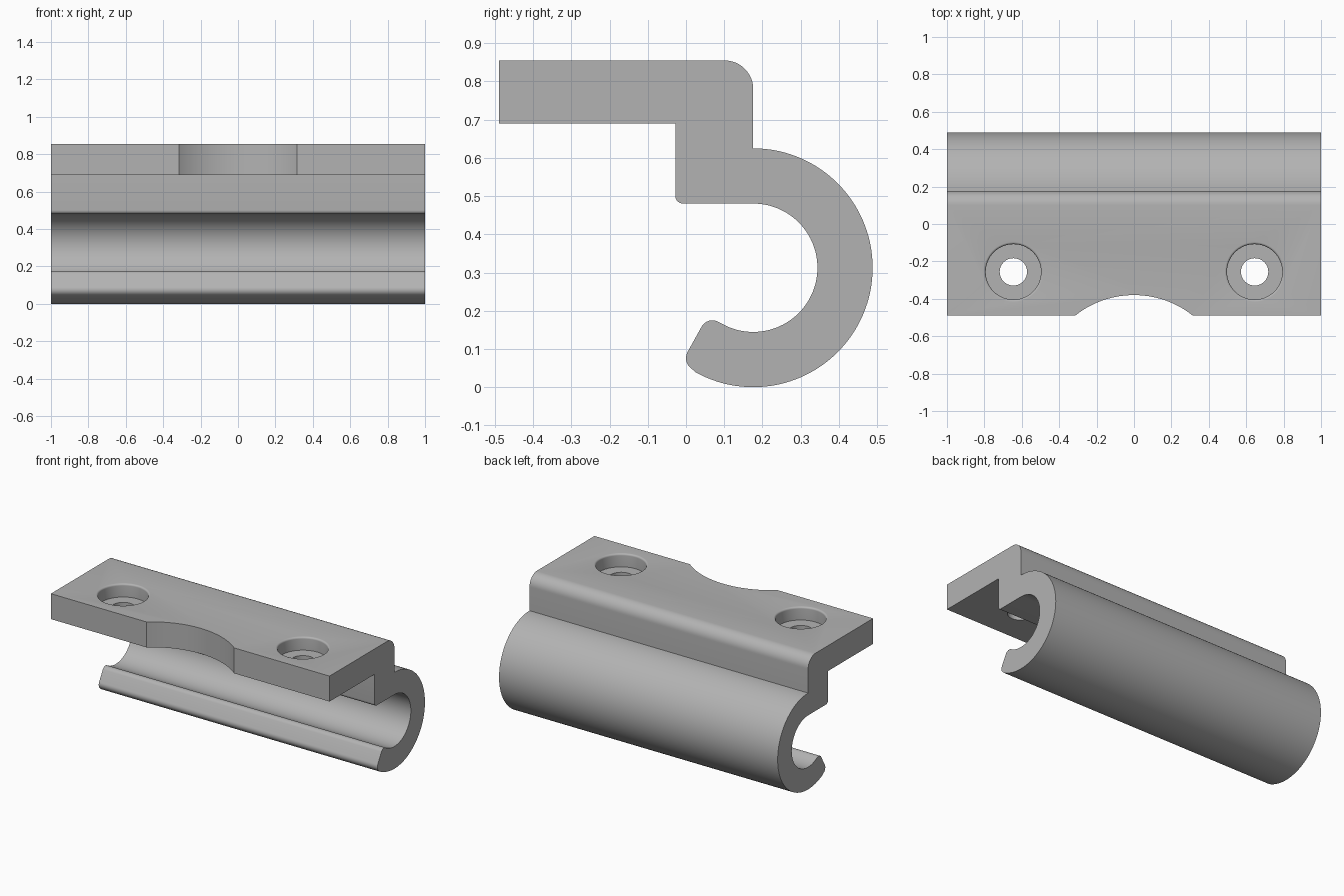
import bpy
import bmesh
from math import sin, cos, pi, radians

if "Cube" in bpy.data.objects:
    bpy.data.objects.remove(bpy.data.objects["Cube"], do_unlink=True)

grey = bpy.data.materials.new("plain grey")
grey.use_nodes = True
COLOUR = (0.45, 0.45, 0.45, 1)
grey.diffuse_color = COLOUR
grey.node_tree.nodes["Principled BSDF"].inputs["Base Color"].default_value = COLOUR


def arc(cy, cz, r, start, end, steps):
    """Points on a circle, from the start angle to the end angle in degrees."""
    angles = [radians(start + (end - start) * i / steps) for i in range(steps + 1)]
    return [(cy + r * cos(a), cz + r * sin(a)) for a in angles]


def finish(name, bm):
    bmesh.ops.recalc_face_normals(bm, faces=bm.faces)
    mesh = bpy.data.meshes.new(name)
    bm.to_mesh(mesh)
    bm.free()
    mesh.materials.append(grey)
    ob = bpy.data.objects.new(name, mesh)
    bpy.context.collection.objects.link(ob)
    return ob


def extrude_profile(name, points, half_width):
    bm = bmesh.new()
    face = bm.faces.new([bm.verts.new((-half_width, y, z)) for y, z in points])
    out = bmesh.ops.extrude_face_region(bm, geom=[face])
    moved = [v for v in out["geom"] if isinstance(v, bmesh.types.BMVert)]
    bmesh.ops.translate(bm, verts=moved, vec=(2 * half_width, 0, 0))
    return finish(name, bm)


def lathe(name, profile, x, y, steps=64):
    """Closed turned solid; the profile is (radius, z) from bottom to top."""
    bm = bmesh.new()
    rings = [[bm.verts.new((x + r * cos(2 * pi * i / steps), y + r * sin(2 * pi * i / steps), z))
              for i in range(steps)] for r, z in profile]
    for low, high in zip(rings, rings[1:]):
        for i in range(steps):
            j = (i + 1) % steps
            bm.faces.new((low[i], low[j], high[j], high[i]))
    bm.faces.new(rings[0])
    bm.faces.new(rings[-1])
    return finish(name, bm)


# Bracket: mounting flange, step and open hook in one cross-section
CY, CZ, R_OUT, R_IN = 0.176, 0.3125, 0.3125, 0.168
TOP, UNDER, FRONT = 0.855, 0.69, -0.49
profile = [(FRONT, UNDER), (FRONT, TOP)]
profile += arc(CY - 0.075, TOP - 0.075, 0.075, 90, 0, 12)       # rounded back edge
profile += arc(CY, CZ, R_OUT, 90, -119, 72)                     # outside of hook
profile += arc(0.034, 0.076, 0.034, -122, -210, 8)              # lip, lower corner
profile += arc(0.069, 0.143, 0.032, 150, 62, 8)                 # lip, upper corner
profile += arc(CY, CZ, R_IN, -118, 90, 60)                      # inside of hook
profile += arc(-0.008, CZ + R_IN + 0.02, 0.02, 270, 180, 6)     # step corner
profile += [(-0.028, UNDER)]
bracket = extrude_profile("hook_bracket", profile, 1)

# Cutters: two counterbored screw holes and the front notch
BORE, HOLE, FLOOR, ROUND = 0.148, 0.073, TOP - 0.085, 0.012
hole_profile = [(HOLE, UNDER - 0.05), (HOLE, FLOOR), (BORE, FLOOR)]
hole_profile += arc(BORE + ROUND, TOP - ROUND, ROUND, 180, 90, 6)
hole_profile += [(BORE + ROUND, TOP + 0.05)]
cutters = [lathe(side + "_hole_cutter", hole_profile, x, -0.256)
           for side, x in (("left", 0.645), ("right", -0.645))]
cutters.append(lathe("notch_cutter", [(0.506, UNDER - 0.05), (0.506, TOP + 0.05)], 0, -0.886, 128))

bpy.context.view_layer.objects.active = bracket
bracket.select_set(True)
for cutter in cutters:
    cutter.hide_render = True
    mod = bracket.modifiers.new(cutter.name, "BOOLEAN")
    mod.operation = "DIFFERENCE"
    mod.solver = "EXACT"
    mod.object = cutter
    bpy.ops.object.modifier_apply(modifier=mod.name)
    bpy.data.objects.remove(cutter, do_unlink=True)

bpy.ops.object.shade_smooth_by_angle(angle=radians(30))
